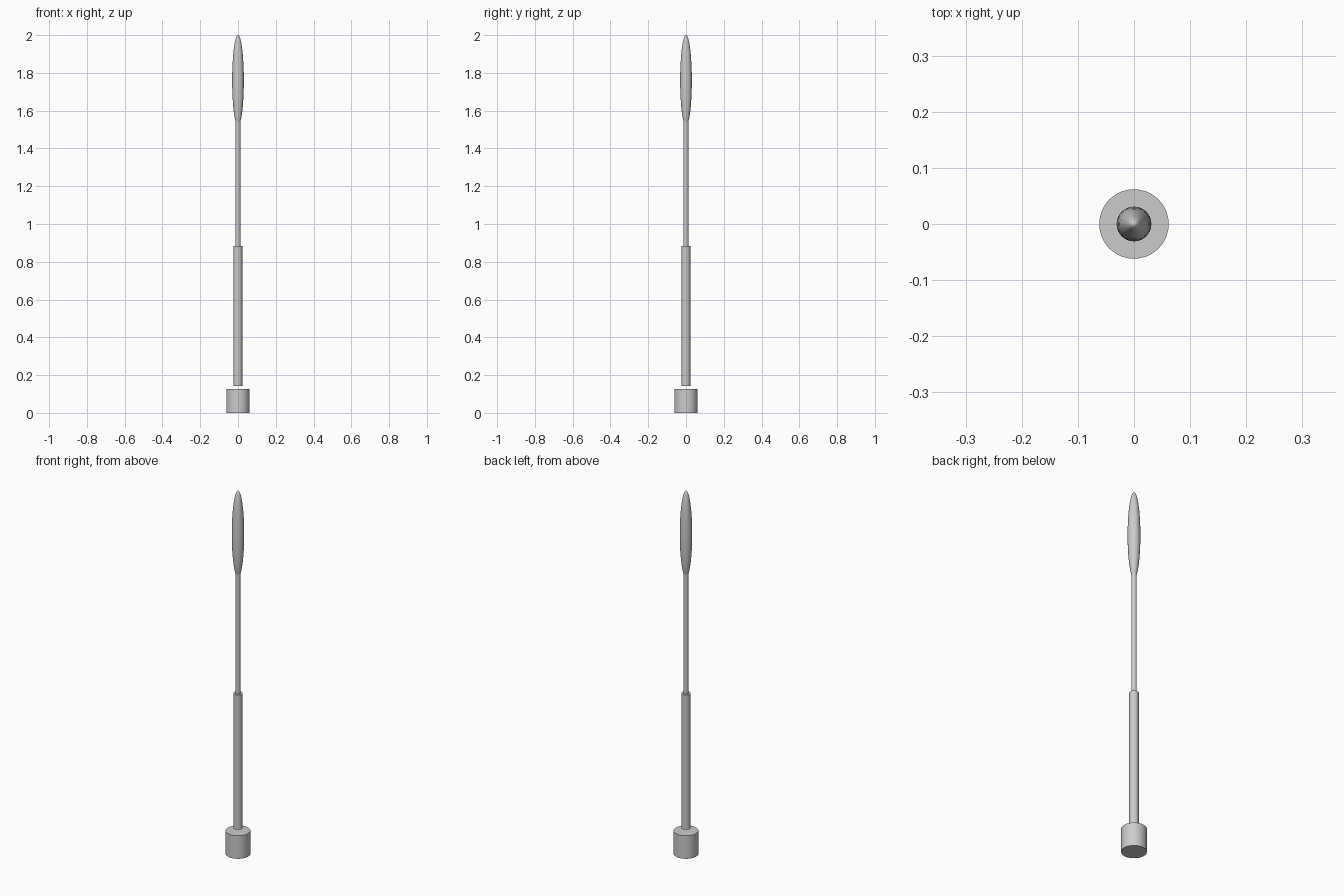
import bpy

if "Cube" in bpy.data.objects:
    bpy.data.objects.remove(bpy.data.objects["Cube"])


def smooth(obj):
    bpy.ops.object.shade_smooth_by_angle()
    return obj


def rod(name, radius, z0, z1):
    bpy.ops.mesh.primitive_cylinder_add(vertices=32, radius=radius, depth=z1 - z0,
                                        location=(0, 0, (z0 + z1) / 2))
    obj = bpy.context.object
    obj.name = name
    return smooth(obj)


# Round base, floating just below the handle
rod("base", 0.062, 0.0, 0.127)
# Thick lower grip
rod("handle", 0.023, 0.142, 0.884)
# Thin shaft, seated into the head
rod("shaft", 0.0128, 0.884, 1.56)

# Long ellipsoid head
bpy.ops.mesh.primitive_uv_sphere_add(segments=32, ring_count=16, radius=1,
                                     location=(0, 0, 1.76))
head = bpy.context.object
head.name = "head"
head.scale = (0.031, 0.031, 0.24)
bpy.ops.object.transform_apply(location=False, rotation=False, scale=True)
smooth(head)
